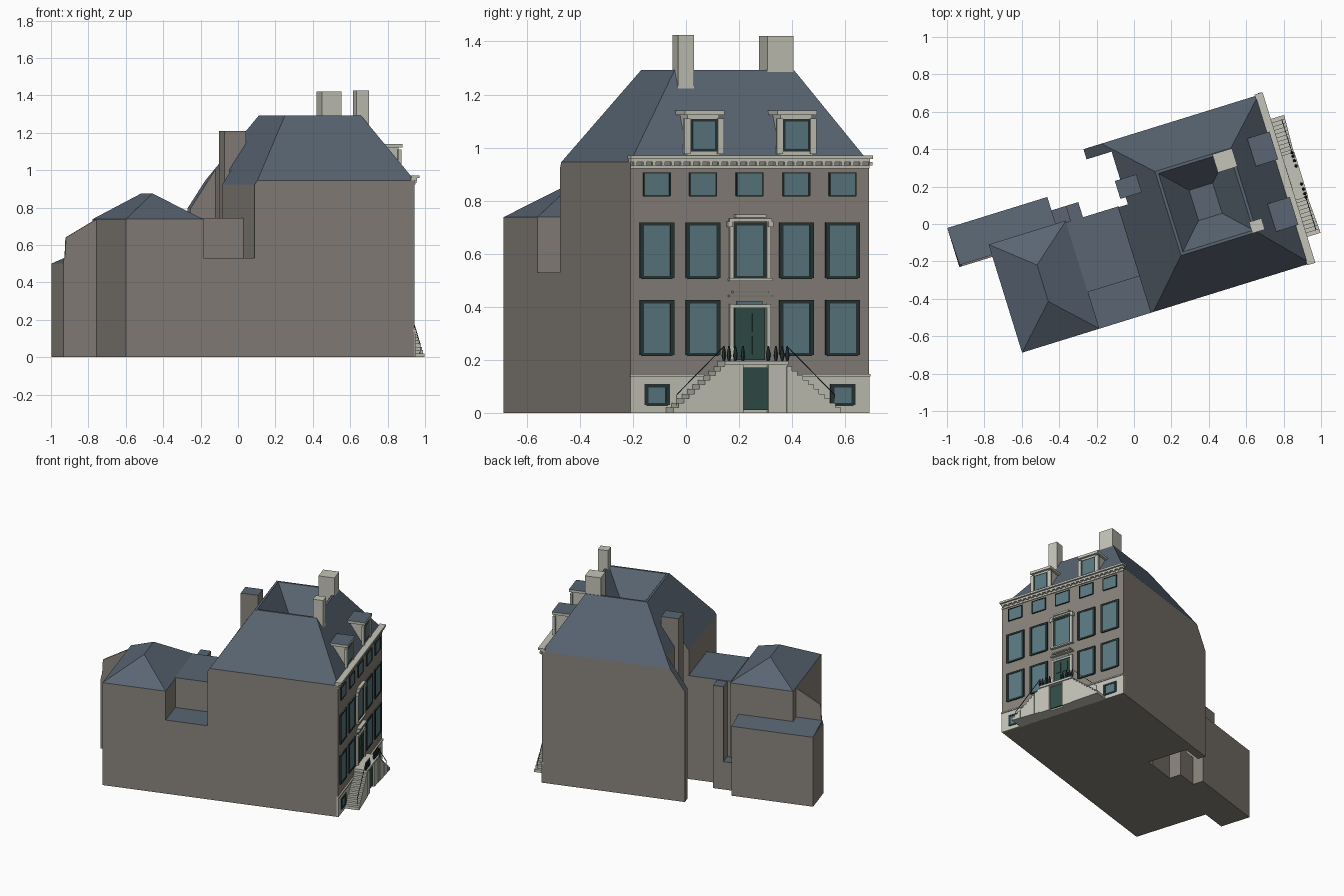
import bpy, bmesh, math
from mathutils import Matrix, Vector

if "Cube" in bpy.data.objects:
    bpy.data.objects.remove(bpy.data.objects["Cube"])

# Local frame: u = depth (street side is +u), v = along the facade, turned about z
TURN = Matrix.Rotation(math.radians(17.2), 4, 'Z')


def material(name, r, g, b):
    m = bpy.data.materials.new(name)
    m.diffuse_color = (r, g, b, 1)
    m.use_nodes = True
    m.node_tree.nodes["Principled BSDF"].inputs["Base Color"].default_value = m.diffuse_color
    return m


WALL = material("brick", .25, .225, .20)
ROOF = material("slate", .10, .13, .17)
STONE = material("stone", .55, .55, .48)
GLASS = material("glass", .10, .19, .22)
DARK = material("dark_paint", .02, .035, .035)
DOOR = material("door_green", .03, .075, .065)


def box(u0, u1, v0, v1, z0, z1):
    return [(u, v, z) for u in (u0, u1) for v in (v0, v1) for z in (z0, z1)]


def bar(p, q, r):
    return [tuple(Vector(e) + Vector((a, 0, b))) for e in (p, q) for a in (-r, r) for b in (-r, r)]


def spindle(u, v, z, h, r):
    rings = ((0, .5), (.35, 1), (.6, .8), (1, .3))
    return [(u + r * s * math.cos(a * math.pi / 3), v + r * s * math.sin(a * math.pi / 3), z + h * t)
            for t, s in rings for a in range(6)]


def paint_slopes(me):
    # upward faces become slate, the rest stays wall
    for p in me.polygons:
        p.material_index = 1 if p.normal.z > .15 else 0


def solids(name, shapes, mat, roofed=False):
    """One object out of several convex solids, each given by its corner points."""
    bm = bmesh.new()
    for pts in shapes:
        vs = [bm.verts.new(TURN @ Vector(p)) for p in pts]
        res = bmesh.ops.convex_hull(bm, input=vs)
        junk = [g for g in res["geom_interior"] if isinstance(g, bmesh.types.BMVert)]
        if junk:
            bmesh.ops.delete(bm, geom=junk, context='VERTS')
    bmesh.ops.dissolve_limit(bm, angle_limit=.02, verts=bm.verts[:], edges=bm.edges[:])
    bmesh.ops.recalc_face_normals(bm, faces=bm.faces[:])
    me = bpy.data.meshes.new(name)
    bm.to_mesh(me)
    bm.free()
    me.materials.append(mat)
    if roofed:
        me.materials.append(ROOF)
        paint_slopes(me)
    ob = bpy.data.objects.new(name, me)
    bpy.context.collection.objects.link(ob)
    return ob


def carve(ob, cutters):
    for c in cutters:
        c.hide_render = True
        m = ob.modifiers.new("cut", 'BOOLEAN')
        m.operation, m.solver, m.object = 'DIFFERENCE', 'EXACT', c
    dg = bpy.context.evaluated_depsgraph_get()
    me = bpy.data.meshes.new_from_object(ob.evaluated_get(dg))
    ob.modifiers.clear()
    ob.data = me
    me.materials.clear()
    me.materials.append(WALL)
    me.materials.append(ROOF)
    paint_slopes(me)
    for c in cutters:
        bpy.data.objects.remove(c)


# Main house: steep hipped roof, with a sunken valley in the middle
F = .84
pts = box(-.14, F, -.48, .462, 0, .5)
for s in (-.48, .462):
    r = -.235 if s < 0 else .235
    pts += [(-.14, s, .795), (-.04, s, .945), (F, s, .945), (.19, r, 1.293), (.615, r, 1.293)]
house = solids("main_house", [pts], WALL, True)
valley = []
for t in (1.10, 1.293, 1.31):
    k = 0 if t == 1.10 else 1
    valley += [(u, v, t) for u in ((.335, .205)[k], (.467, .60)[k]) for v in ((-.085, -.22)[k], (.085, .22)[k])]
carve(house, [solids("cut_valley", [valley], WALL),
              solids("cut_rear", [box(-.3, -.055, -.6, .12, -.1, 1.5)], WALL),
              solids("cut_court", [box(-.31, 0, .11, .405, -.1, 1.5)], WALL)])

# Rear buildings
wing = box(-.775, -.342, -.48, .125, 0, .738) + [(-.56, -.26, .875), (-.56, -.056, .875)]
solids("rear_wing", [wing], WALL, True)
solids("link_building", [box(-.345, -.05, -.275, .115, 0, .745)], WALL, True)
solids("terrace_block", [box(-.345, -.05, -.48, -.27, 0, .53)], WALL, True)
solids("court_bay", [box(-.32, -.25, .1, .2, 0, .74), box(-.4, -.32, .1, .2, 0, .2)], WALL, True)
annex = box(-.96, -.40, .056, .275, 0, .5) + [(-.955, .06, .53), (-.40, .06, .53)]
solids("annex", [annex], WALL, True)
solids("annex_side_wall", [[(u, v, z) for v in (.056, .068) for u, z in
                            ((-.957, .4), (-.77, .4), (-.945, .64), (-.77, .74))]], WALL)
solids("stair_turret", [box(-.03, .09, .15, .25, .6, 1.21)], WALL, True)

# Chimneys
solids("chimneys", [box(.59, .66, -.235, -.172, 1.1, 1.425),
                    box(.51, .62, .13, .232, 1.1, 1.42)], STONE)

# Plinth, string course and cornice
solids("plinth", [box(F - .01, F + .004, -.48, .462, 0, .14)], STONE)
solids("string_course", [box(F - .01, F + .01, -.482, .464, .138, .147)], STONE)
dentils = [box(F, F + .014, -.47 + i * .0372, -.458 + i * .0372, .932, .945) for i in range(26)]
solids("cornice", [box(F - .02, F + .012, -.48, .463, .945, .957),
                   box(F - .02, F + .025, -.485, .47, .957, .970),
                   box(F - .005, F + .006, -.48, .462, .922, .932)] + dentils, STONE)

# Windows: dark frame with a recessed-looking pane
COLS = [-.376, -.194, -.01, .174, .357]
wins = []
for i, v in enumerate(COLS):
    if i != 2:
        wins.append((v, .060, .218, .425))
    wins.append((v, .060, .508, .718))
    wins.append((v, .051, .818, .907))
wins += [(COLS[0], .042, .030, .108), (COLS[4], .042, .030, .108)]
frames, panes = [], []
for v, w, z0, z1 in wins:
    t = .003 if z0 > .8 else .008
    frames += [box(F - .01, F + .008, v + s * w - t, v + s * w + t, z0, z1) for s in (-1, 1)]
    frames += [box(F - .01, F + .008, v - w, v + w, z - t / 2, z + t) for z in (z0, z1 - t)]
    panes.append(box(F - .01, F + .005, v - w, v + w, z0, z1))
solids("window_frames", frames, DARK)
solids("window_panes", panes, GLASS)

# Stone surround of the middle window and of the entrance
C = COLS[2]
trim = [box(F, F + .014, C + s * .073 - .008, C + s * .073 + .008, z0, z1)
        for s in (-1, 1) for z0, z1 in ((.505, .725), (.2, .41))]
trim += [box(F, F + .018, C - .083, C + .083, .722, .732),
         box(F, F + .022, C - .06, C + .06, .736, .748),
         box(F, F + .02, C - .085, C + .085, .498, .508),
         box(F, F + .02, C - .085, C + .085, .436, .444),
         box(F, F + .026, C - .07, C + .07, .452, .460),
         box(F, F + .014, C - .065, C + .065, .395, .408)]
trim += [box(F, F + .02, C + s * .08 - .01, C + s * .08 + .01, .70, .722) for s in (-1, 1)]
solids("stone_surrounds", trim, STONE)
solids("fanlight", [box(F, F + .006, C - .05, C + .05, .408, .422)], GLASS)
door = [box(F, F + .008, C - .06, C + .06, .2, .395)]
door += [box(F, F + .012, C + s * .026 - .018, C + s * .026 + .018, z, z + .07)
         for s in (-1, 1) for z in (.22, .305)]
solids("entrance_door", door, DOOR)

# Double stair with landing and a door below it
P = F + .085
stair = [box(F, P, C - .125, C - .05, 0, .19), box(F, P, C + .05, C + .125, 0, .19),
         box(F, P - .02, C - .06, C + .06, 0, .18), box(F, P + .008, C - .125, C + .125, .18, .195)]
N = 10
for s in (-1, 1):
    for i in range(N):
        a, b = C + s * (.12 + i * .021), C + s * (.141 + i * .021)
        z = .19 * (N - i) / (N + 1) + .003
        stair.append(box(F + .004, P + .001 * i + .005, min(a, b), max(a, b), 0, z))
solids("front_stair", stair, STONE)
solids("lower_door", [box(F, P - .012, C - .048, C + .048, .01, .172)], DOOR)

# Railings
rail = []
for s in (-1, 1):
    rail += [spindle(P - .005, C + s * d, .195, .058, .009) for d in (.05, .08, .105, .125)]
    for u in (P - .005,):
        rail.append(bar((u, C + s * .125, .25), (u, C + s * .31, .07), .002))
        rail += [bar((u, C + s * .31, .01), (u, C + s * .312, .07), .002)]
solids("railings", rail, DARK)

# Dormers
bodies, caps, dframes, dpanes = [], [], [], []
for v in (-.186, .18):
    bodies.append(box(.70, .822, v - .062, v + .062, .965, 1.125))
    bodies += [box(.815, .832, v + s * .066 - .012, v + s * .066 + .012, .975, 1.11) for s in (-1, 1)]
    caps.append(box(.70, .838, v - .078, v + .078, 1.122, 1.14))
    dframes.append(box(.82, .827, v - .054, v + .054, .985, 1.108))
    dpanes.append(box(.82, .83, v - .044, v + .044, .995, 1.098))
solids("dormers", bodies, STONE)
dc = solids("dormer_caps", caps, STONE, True)
solids("dormer_frames", dframes, DARK)
solids("dormer_panes", dpanes, GLASS)
